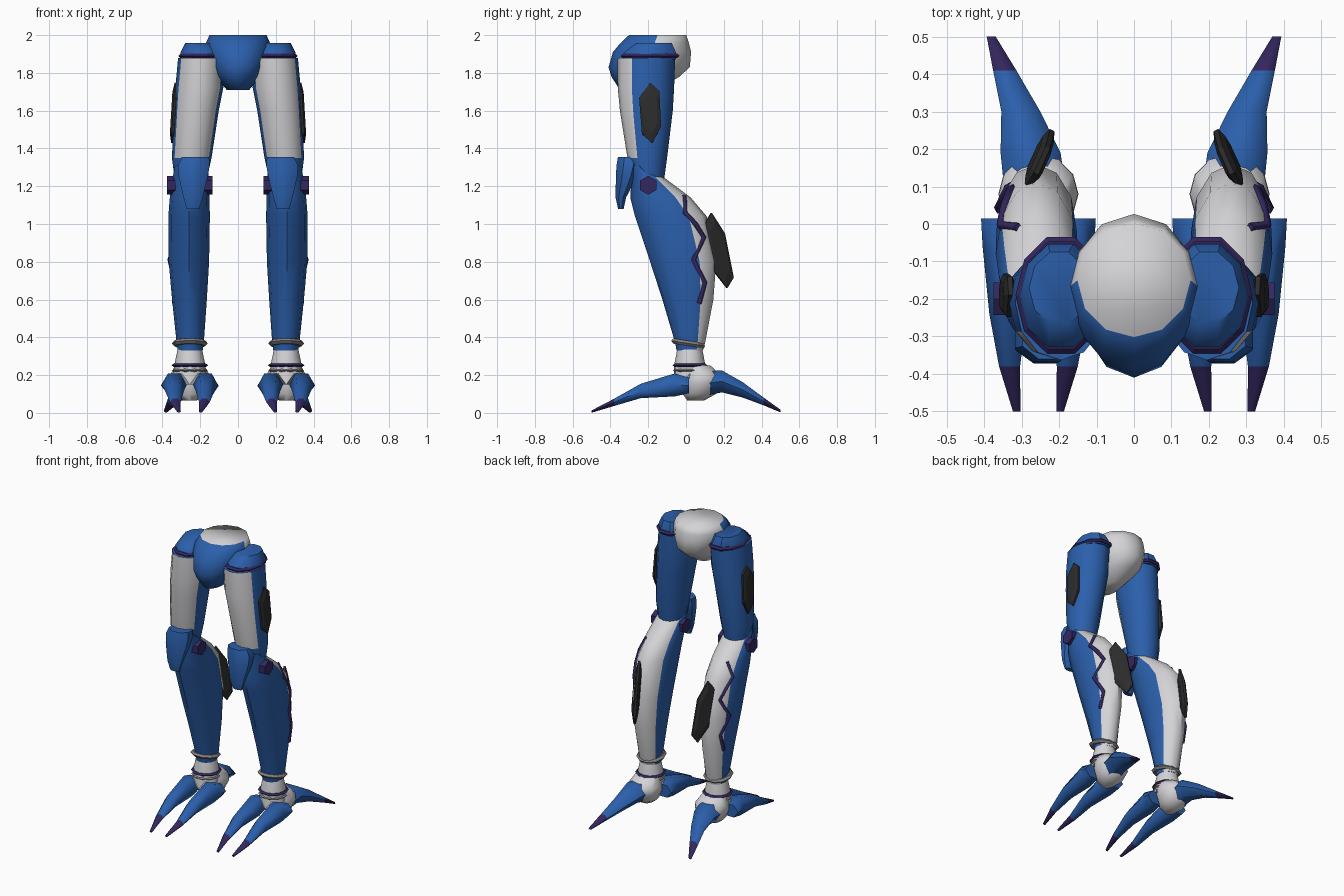
import bpy, bmesh
from math import sin, cos, pi, radians, sqrt
from mathutils import Vector

cube = bpy.data.objects.get("Cube")
if cube:
    bpy.data.objects.remove(cube)


def material(name, rgb):
    m = bpy.data.materials.new(name)
    m.use_nodes = True
    m.diffuse_color = (*rgb, 1)
    m.node_tree.nodes["Principled BSDF"].inputs["Base Color"].default_value = (*rgb, 1)
    return m


BLUE = material("blue", (0.024, 0.115, 0.41))
WHITE = material("off white", (0.66, 0.66, 0.68))
PURPLE = material("dark purple", (0.034, 0.02, 0.115))
BLACK = material("charcoal", (0.025, 0.025, 0.025))
GREY = material("grey", (0.22, 0.22, 0.23))


def add_mirror(ob):
    ob.modifiers.new("other_side", "MIRROR").use_axis[0] = True


def finish(bm, name, mats, mirror, smooth):
    bmesh.ops.recalc_face_normals(bm, faces=bm.faces)
    mesh = bpy.data.meshes.new(name)
    bm.to_mesh(mesh)
    bm.free()
    ob = bpy.data.objects.new(name, mesh)
    bpy.context.collection.objects.link(ob)
    for m in mats:
        mesh.materials.append(m)
    if smooth:
        bpy.ops.object.select_all(action="DESELECT")
        ob.select_set(True)
        bpy.context.view_layer.objects.active = ob
        bpy.ops.object.shade_smooth_by_angle(angle=radians(smooth))
    if mirror:
        add_mirror(ob)
    return ob


def loft(name, axis, rings, mats, n=12, phase=0, pick=None, mirror=True, smooth=38, tilt=0, zig=0):
    """Skin elliptical rings (t, centre a, centre b, radius a, radius b) along an axis.
    pick(ring, side) gives the material; zig makes the first ring's edge jagged."""
    bm = bmesh.new()
    loops = []
    for i, (t, ca, cb, ra, rb) in enumerate(rings):
        loop = []
        for j in range(n):
            ang = phase + 2 * pi * j / n
            a, b = ca + ra * cos(ang), cb + rb * sin(ang)
            h = t + tilt * (b - cb) - (zig * (j % 2) if i == 0 else 0)
            co = {"x": (h, a, b), "y": (a, h, b), "z": (a, b, h)}[axis]
            loop.append(bm.verts.new(co))
        loops.append(loop)
    for i in range(len(loops) - 1):
        for j in range(n):
            k = (j + 1) % n
            f = bm.faces.new((loops[i][j], loops[i][k], loops[i + 1][k], loops[i + 1][j]))
            f.material_index = pick(i, j) if pick else 0
    for i, loop in ((0, loops[0]), (len(rings) - 1, loops[-1])):
        bm.faces.new(loop).material_index = pick(i, -1) if pick else 0
    return finish(bm, name, mats, mirror, smooth)


def band(name, z, cx, cy, rx, ry, mat, tilt=0, h=0.012):
    loft(name, "z", [(z - h, cx, cy, rx - 0.012, ry - 0.012), (z, cx, cy, rx, ry),
                     (z + h, cx, cy, rx - 0.012, ry - 0.012)], [mat], n=10, tilt=tilt, smooth=0)


def armour_plate(name, centre, side, up, half_w, half_h, thick):
    """Long hexagonal plate with chamfered faces."""
    side, up = Vector(side).normalized(), Vector(up).normalized()
    out = side.cross(up).normalized()
    outline = [(0, 1), (0.85, 0.72), (1, -0.45), (0.2, -1), (-0.75, -0.7), (-1, 0.5)]
    bm = bmesh.new()
    loops = []
    for depth, s in ((-1, 0.7), (-0.4, 1), (0.4, 1), (1, 0.7)):
        loops.append([bm.verts.new(Vector(centre) + side * u * half_w * s + up * v * half_h * s
                                   + out * depth * thick) for u, v in outline])
    for lo, hi in zip(loops, loops[1:]):
        for j in range(6):
            k = (j + 1) % 6
            bm.faces.new((lo[j], lo[k], hi[k], hi[j]))
    bm.faces.new(loops[0])
    bm.faces.new(loops[-1])
    finish(bm, name, [BLACK], True, 0)


# Pelvis: white bowl with a blue front shell
loft("pelvis", "z",
     [(1.71, 0, -0.25, 0.06, 0.1), (1.78, 0, -0.215, 0.115, 0.18), (1.83, 0, -0.195, 0.146, 0.215),
      (1.91, 0, -0.18, 0.172, 0.207), (1.96, 0, -0.165, 0.169, 0.18), (2.0, 0, -0.15, 0.151, 0.152)],
     [WHITE, BLUE], mirror=False, smooth=100, pick=lambda i, j: int(j >= 6))

# Hips
loft("hip_caps", "z",
     [(1.87, 0.195, -0.195, 0.114, 0.15), (1.91, 0.195, -0.19, 0.109, 0.143),
      (1.957, 0.2, -0.17, 0.08, 0.1)], [BLUE], n=10)
band("hip_bands", 1.89, 0.195, -0.19, 0.121, 0.163, PURPLE)

# Thighs: white front panels
loft("thighs", "z",
     [(1.24, 0.25, -0.2, 0.085, 0.085), (1.35, 0.245, -0.205, 0.105, 0.105),
      (1.6, 0.22, -0.21, 0.118, 0.14), (1.72, 0.205, -0.212, 0.127, 0.149),
      (1.88, 0.195, -0.21, 0.122, 0.153)],
     [BLUE, WHITE], pick=lambda i, j: int(7 <= j <= 10 and i > 0))
armour_plate("thigh_plates", (0.338, -0.19, 1.588), (0, 1, 0), (-0.06, 0, 1), 0.058, 0.16, 0.016)

# Knees
loft("knee_bolts", "x", [(0.135, -0.2, 1.205, 0.05, 0.05), (0.375, -0.2, 1.205, 0.05, 0.05)],
     [PURPLE], n=6, phase=pi / 6, smooth=0)
loft("knee_guards", "z",
     [(1.08, 0.238, -0.345, 0.036, 0.016), (1.14, 0.238, -0.345, 0.055, 0.03),
      (1.25, 0.237, -0.316, 0.083, 0.06), (1.31, 0.234, -0.305, 0.091, 0.068),
      (1.355, 0.225, -0.302, 0.078, 0.063)], [BLUE], n=8, phase=pi / 8)

# Shins: white calves, blue tops rising behind the knee guards
shin = [(0.33, 0.253, 0.02, 0.066, 0.07), (0.37, 0.253, 0.022, 0.072, 0.079),
        (0.6, 0.257, 0.01, 0.092, 0.135), (0.8, 0.26, -0.015, 0.107, 0.175),
        (1.04, 0.259, -0.08, 0.11, 0.19), (1.14, 0.256, -0.135, 0.105, 0.16),
        (1.25, 0.25, -0.205, 0.095, 0.083), (1.31, 0.245, -0.25, 0.088, 0.05)]
loft("shins", "z", shin, [BLUE, WHITE], pick=lambda i, j: int(1 <= j <= 4 and i < 6))
armour_plate("calf_fins", (0.253, 0.17, 0.86), (-0.45, 0.85, 0), (-0.06, 0.2, -0.85), 0.062, 0.205, 0.017)


def shin_side(y, z):
    """Point on the outer face of the shin."""
    for lo, hi in zip(shin, shin[1:]):
        if lo[0] <= z <= hi[0]:
            f = (z - lo[0]) / (hi[0] - lo[0])
            _, cx, cy, rx, ry = [a + (b - a) * f for a, b in zip(lo, hi)]
            return (cx + rx * sqrt(max(0, 1 - ((y - cy) / ry) ** 2)), y, z, 1)


# Zigzag trim on the outer calves
curve = bpy.data.curves.new("calf_zigzags", "CURVE")
curve.dimensions = "3D"
curve.bevel_depth = 0.013
curve.bevel_resolution = 0
curve.use_fill_caps = True
path = [(-0.01, 1.15), (-0.005, 1.06), (0.05, 1.0), (0.095, 0.93), (0.04, 0.81), (0.1, 0.69),
        (0.07, 0.58)]
spline = curve.splines.new("POLY")
spline.points.add(len(path) - 1)
for p, (y, z) in zip(spline.points, path):
    p.co = shin_side(y, z)
curve.materials.append(PURPLE)
zigzag = bpy.data.objects.new("calf_zigzags", curve)
bpy.context.collection.objects.link(zigzag)
add_mirror(zigzag)

# Ankles
band("ankle_rings", 0.368, 0.255, 0.012, 0.095, 0.095, GREY, tilt=-0.16, h=0.014)
loft("ankle_cuffs", "z",
     [(0.21, 0.255, 0.02, 0.087, 0.087), (0.25, 0.255, 0.02, 0.083, 0.083),
      (0.34, 0.255, 0.02, 0.064, 0.066)], [WHITE], zig=0.06)
band("ankle_bands", 0.252, 0.255, 0.021, 0.097, 0.097, PURPLE, h=0.009)
band("ankle_trims", 0.225, 0.255, 0.021, 0.094, 0.094, GREY, h=0.01)

# Feet: white heel balls, blue toes with purple claws
loft("heel_balls", "z",
     [(0.066, 0.255, 0.052, 0.038, 0.045), (0.1, 0.255, 0.07, 0.08, 0.088),
      (0.16, 0.255, 0.08, 0.107, 0.106), (0.2, 0.255, 0.08, 0.105, 0.106),
      (0.25, 0.255, 0.05, 0.078, 0.08)], [WHITE], n=12, smooth=50)


def toe(name, rings):
    loft(name, "y", rings, [BLUE, PURPLE], n=6, smooth=62,
         pick=lambda i, j: int(i >= len(rings) - 2))


for label, k in (("outer", 1), ("inner", -1)):
    toe(label + "_toes",
        [(y, 0.255 + k * dx, z, rx, rz) for y, dx, z, rx, rz in
         [(0.015, 0.088, 0.145, 0.065, 0.048), (-0.06, 0.083, 0.148, 0.066, 0.07),
          (-0.24, 0.081, 0.116, 0.05, 0.044), (-0.38, 0.077, 0.056, 0.028, 0.022),
          (-0.5, 0.058, 0.007, 0.01, 0.007)]])
toe("back_toes",
    [(0.1, 0.265, 0.155, 0.082, 0.075), (0.19, 0.276, 0.167, 0.08, 0.067),
     (0.3, 0.302, 0.122, 0.052, 0.047), (0.41, 0.345, 0.061, 0.031, 0.024),
     (0.5, 0.381, 0.01, 0.012, 0.008)])
